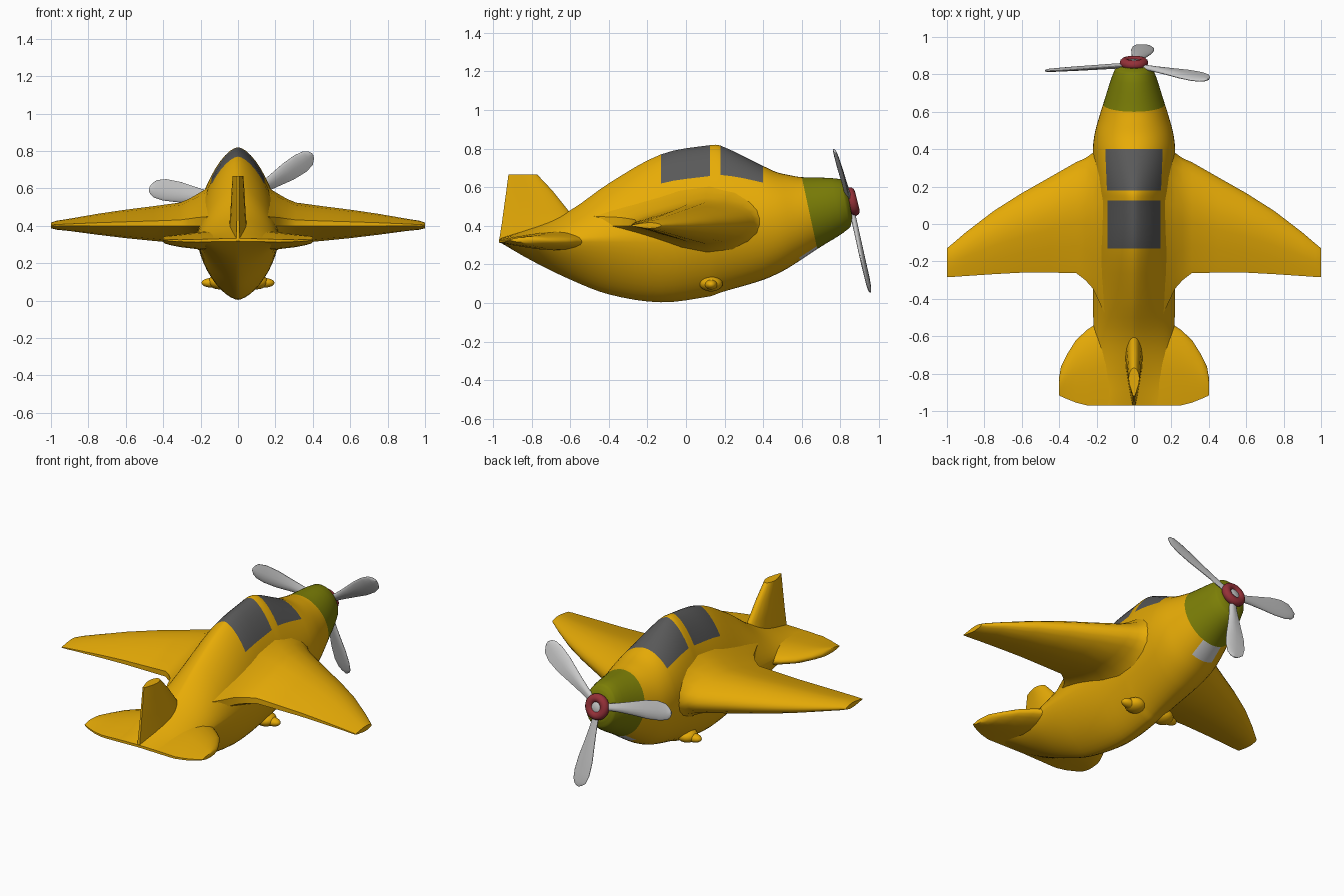
import bpy, bmesh
from math import sin, cos, pi, radians
from mathutils import Vector, Matrix

if "Cube" in bpy.data.objects:
    bpy.data.objects.remove(bpy.data.objects["Cube"])


def material(name, *rgb):
    m = bpy.data.materials.new(name)
    m.diffuse_color = (*rgb, 1)
    m.use_nodes = True
    m.node_tree.nodes["Principled BSDF"].inputs["Base Color"].default_value = m.diffuse_color
    return m


yellow = material("yellow_paint", .80, .41, .002)
olive = material("olive_paint", .20, .21, .002)
glass = material("dark_glass", .10, .10, .10)
pale = material("pale_grey", .60, .60, .60)
red = material("red_paint", .30, .03, .04)


def finish(name, bm, mats=(), mirror=False, angle=40):
    bmesh.ops.recalc_face_normals(bm, faces=bm.faces)
    me = bpy.data.meshes.new(name)
    bm.to_mesh(me)
    bm.free()
    ob = bpy.data.objects.new(name, me)
    bpy.context.collection.objects.link(ob)
    for m in mats:
        me.materials.append(m)
    bpy.ops.object.select_all(action='DESELECT')
    ob.select_set(True)
    bpy.context.view_layer.objects.active = ob
    bpy.ops.object.shade_smooth_by_angle(angle=radians(angle))
    if mirror:
        ob.modifiers.new("mirror", 'MIRROR').use_axis[0] = True
    return ob


def skin(rings, paint=None):
    """Joins closed rings of points into a capped tube."""
    bm = bmesh.new()
    vs = [[bm.verts.new(p) for p in r] for r in rings]
    n = len(vs[0])
    for i in range(len(vs) - 1):
        for j in range(n):
            k = (j + 1) % n
            f = bm.faces.new((vs[i][j], vs[i][k], vs[i + 1][k], vs[i + 1][j]))
            if paint:
                f.material_index = paint(i, j)
    bm.faces.new(vs[0])
    cap = bm.faces.new(vs[-1])
    if paint:
        cap.material_index = paint(len(vs) - 2, n // 4)
    return bm


def smooth_rows(rows, sub):
    """Hermite curve through the rows, first column is the parameter."""
    def slope(i, c):
        a, b = rows[max(i - 1, 0)], rows[min(i + 1, len(rows) - 1)]
        return (b[c] - a[c]) / (b[0] - a[0])
    out = []
    for i in range(len(rows) - 1):
        a, b = rows[i], rows[i + 1]
        h = b[0] - a[0]
        for s in range(sub):
            t = s / sub
            out.append([(2*t**3 - 3*t*t + 1) * a[c] + (t**3 - 2*t*t + t) * h * slope(i, c)
                        + (3*t*t - 2*t**3) * b[c] + (t**3 - t*t) * h * slope(i + 1, c)
                        for c in range(len(a))])
    return out + [list(rows[-1])]


# Fuselage: top y, top z, bottom y, bottom z, half width, waist height, roundness
body = [(-.97, .332, -.97, .318, .22, .5, 1.6),
        (-.80, .39, -.80, .22, .21, .6, 1.4),
        (-.60, .48, -.60, .122, .215, .57, 1.4),
        (-.40, .62, -.40, .045, .22, .50, 1.45),
        (-.13, .77, -.13, .004, .22, .44, 1.6),
        (.125, .818, .125, .035, .22, .42, 1.6),
        (.18, .815, .18, .055, .22, .42, 1.65),
        (.40, .71, .40, .12, .22, .52, 1.9),
        (.47, .678, .50, .165, .21, .52, 2),
        (.55, .66, .59, .22, .187, .5, 2),
        (.60, .652, .68, .28, .165, .5, 2),
        (.80, .642, .848, .39, .103, .5, 2),
        (.83, .61, .862, .44, .075, .5, 2)]
SUB, N = 4, 48


def section(yt, zt, yb, zb, w, f, p):
    ring = []
    for j in range(N):
        a = 2 * pi * j / N
        s, c = sin(a), cos(a)
        x = w * abs(s) ** (2 / p) * (1 if s > 0 else -1)
        g = abs(c) ** (2 / p)
        k = f + (1 - f) * g if c > 0 else f - f * g
        ring.append((x, yb + (yt - yb) * k, zb + (zt - zb) * k))
    return ring


def body_paint(i, j):
    span = i // SUB
    d = min(j + .5, N - j - .5)
    if span >= 10:
        return 1
    if span in (4, 6) and d < N / 8:
        return 2
    if span == 9 and d > N * .44:
        return 3
    return 0


finish("fuselage", skin([section(*r) for r in smooth_rows(body, SUB)], body_paint),
       (yellow, olive, glass, pale))

# Flying surfaces share one rounded foil section
FOIL = [(0, .12), (.03, .4), (.1, .65), (.22, .9), (.38, 1), (.55, .88),
        (.75, .58), (.92, .3), (1, .15)]


def foil(stations, place):
    """Stations: span, leading edge, trailing edge, middle, half thickness."""
    rings = []
    for s, le, te, mid, half in stations:
        up = [place(s, le + (te - le) * u, mid + half * t) for u, t in FOIL]
        dn = [place(s, le + (te - le) * u, mid - half * t) for u, t in reversed(FOIL)]
        rings.append(up + dn)
    return skin(rings)


wing = [(.13, .55, -.53, .42, .215), (.18, .45, -.43, .422, .17),
        (.22, .38, -.345, .422, .146), (.26, .352, -.30, .419, .126),
        (.31, .33, -.262, .415, .109), (.45, .25, -.26, .412, .093),
        (.60, .165, -.26, .41, .076), (.75, .07, -.268, .408, .056),
        (.90, -.045, -.278, .405, .033), (.97, -.105, -.283, .403, .024),
        (1.0, -.13, -.284, .402, .015)]
finish("wings", foil(wing, lambda s, c, h: (s, c, h)), (yellow,), True)

tail = [(0, -.45, -.97, .325, .05), (.15, -.48, -.97, .322, .05),
        (.22, -.545, -.97, .32, .045), (.25, -.565, -.97, .32, .041),
        (.31, -.62, -.955, .32, .034), (.36, -.70, -.935, .322, .026),
        (.39, -.76, -.922, .325, .02), (.402, -.83, -.915, .327, .012)]
finish("tailplane", foil(tail, lambda s, c, h: (s, c, h)), (yellow,), True)

fin = [(.325, -.48, -.968, 0, .055), (.42, -.57, -.953, 0, .045),
       (.48, -.61, -.945, 0, .04), (.58, -.69, -.931, 0, .035),
       (.665, -.77, -.92, 0, .029)]
finish("tail_fin", foil(fin, lambda s, c, h: (h, c, s)), (yellow,))

# Small pegs under the belly
bm = bmesh.new()
for centre, size in (((.14, .13, .095), (.055, .032, .026)),
                     ((.10, .13, .10), (.06, .06, .04))):
    bmesh.ops.create_uvsphere(bm, u_segments=20, v_segments=12, radius=1,
                              matrix=Matrix.Translation(centre) @ Matrix.Diagonal((*size, 1)))
finish("belly_pegs", bm, (yellow,), True)

# Propeller frame: local z is the shaft, tilted slightly upwards
axis = Vector((0, cos(radians(14)), sin(radians(14))))
right = Vector((1, 0, 0))
up = right.cross(axis)
hub = Vector((0, .862, .525))


def on_prop(u, v, w):
    return hub + right * u + up * v + axis * w


# Hub ring and its grey centre
bm = bmesh.new()
rings = []
for i in range(32):
    a = 2 * pi * i / 32
    tube = [2 * pi * j / 12 for j in range(12)]
    rings.append([bm.verts.new(on_prop((.05 + .026 * cos(b)) * cos(a),
                                       (.05 + .026 * cos(b)) * sin(a), .026 * sin(b)))
                  for b in tube])
for i in range(32):
    for j in range(12):
        q, r, k = rings[i], rings[(i + 1) % 32], (j + 1) % 12
        bm.faces.new((q[j], q[k], r[k], r[j]))
finish("hub_ring", bm, (red,))

disc = [[on_prop(r * cos(2 * pi * i / 24), r * sin(2 * pi * i / 24), w) for i in range(24)]
        for r, w in ((.04, -.05), (.04, .006), (.03, .014))]
finish("hub_cap", skin(disc))

# Three blades: radius, leading edge, trailing edge, middle, half thickness
blade = [(.03, .018, -.018, 0, .014), (.12, .024, -.026, 0, .014), (.22, .038, -.04, 0, .013),
         (.32, .055, -.055, 0, .012), (.40, .06, -.056, 0, .010), (.45, .053, -.042, 0, .009),
         (.472, .038, -.018, 0, .007), (.482, .018, 0, 0, .004)]
for n, deg in enumerate((33, 169, 277)):
    a = radians(deg)

    def place(s, c, h, a=a):
        tw = radians(-10)
        v, w = c * cos(tw) - h * sin(tw), c * sin(tw) + h * cos(tw)
        return on_prop(s * cos(a) - v * sin(a), s * sin(a) + v * cos(a), w - .012 - .02 * s)
    finish(f"propeller_blade_{n + 1}", foil(blade, place), angle=60)
